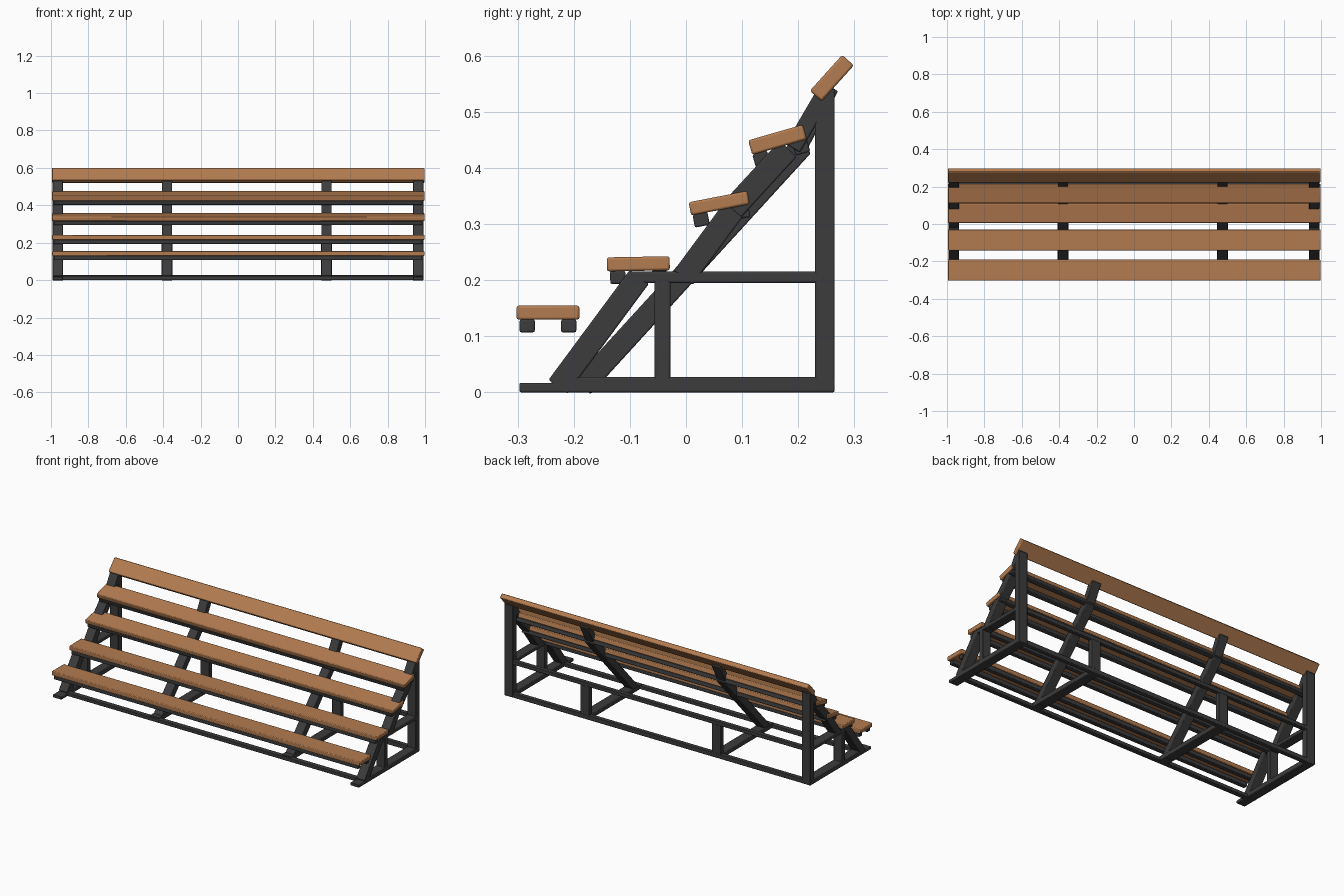
import bpy, math
from mathutils import Matrix, Vector

if "Cube" in bpy.data.objects:
    bpy.data.objects.remove(bpy.data.objects["Cube"])


def material(name, color):
    m = bpy.data.materials.new(name)
    m.diffuse_color = (*color, 1)
    m.use_nodes = True
    m.node_tree.nodes["Principled BSDF"].inputs["Base Color"].default_value = m.diffuse_color
    return m


WOOD = material("warm_wood", (0.45, 0.20, 0.08))
METAL = material("dark_metal", (0.045, 0.045, 0.047))


def box(name, center, size, tilt=0.0, mat=METAL, bevel=0.003):
    """Box rotated about the x axis by tilt."""
    bpy.ops.mesh.primitive_cube_add(size=1)
    ob = bpy.context.object
    ob.name = name
    ob.data.transform(Matrix.Diagonal((*size, 1)))
    ob.location = center
    ob.rotation_euler[0] = tilt
    ob.data.materials.append(mat)
    b = ob.modifiers.new("soft_edges", "BEVEL")
    b.width = bevel
    b.segments = 2
    bpy.ops.object.shade_smooth_by_angle(angle=math.radians(35))
    return ob


def bar(name, x, a, b, thick, width=0.055):
    """Straight bar between two (y, z) points in a frame plane."""
    a, b = Vector(a), Vector(b)
    c, d = (a + b) / 2, b - a
    return box(name, (x, c.x, c.y), (width, d.length, thick), math.atan2(d.y, d.x))


def span(name, y0, y1, z0, z1, x0=-0.99, x1=0.99):
    """Axis-aligned box given by its limits."""
    return box(name, ((x0 + x1) / 2, (y0 + y1) / 2, (z0 + z1) / 2),
               (x1 - x0, y1 - y0, z1 - z0))


# Seat planks: y, z, depth, thickness, tilt in degrees
planks = [
    (-0.246, 0.142, 0.112, 0.025, 0),
    (-0.085, 0.229, 0.112, 0.025, 1),
    (0.059, 0.337, 0.106, 0.024, 11),
    (0.163, 0.450, 0.101, 0.027, 16),
    (0.260, 0.560, 0.086, 0.028, 48),
]
for i, (y, z, d, t, deg) in enumerate(planks):
    a = math.radians(deg)
    box(f"seat_plank_{i + 1}", (0.001, y, z), (1.992, d, t), a, WOOD, 0.004)
    if i == 4:
        continue
    # Two long rails under each plank
    for s in (-1, 1):
        off = Matrix.Rotation(a, 2) @ Vector((s * 0.037, -t / 2 - 0.011))
        box(f"plank_rail_{i + 1}", (0, y + off.x, z + off.y), (1.97, 0.027, 0.023), a)

# End frames
for x in (-0.963, 0.963):
    lo, hi = x - 0.0275, x + 0.0275
    span("front_foot", -0.297, -0.22, 0, 0.017, lo, hi)
    span("base_bar", -0.24, 0.265, 0, 0.027, lo, hi)
    span("back_post", 0.23, 0.265, 0, 0.535, lo, hi)
    span("short_post", -0.056, -0.028, 0.02, 0.215, lo, hi)
    span("side_bar", -0.10, 0.24, 0.195, 0.215, lo, hi)
    bar("lower_strut", x, (-0.228, 0.010), (-0.083, 0.206), 0.042)
    bar("seat_strut", x, (-0.005, 0.204), (0.085, 0.326), 0.042)
    bar("upper_strut", x, (0.082, 0.325), (0.182, 0.434), 0.042)
    bar("top_strut", x, (0.190, 0.435), (0.254, 0.545), 0.030)

# Middle frames
for x in (-0.38, 0.473):
    lo, hi = x - 0.029, x + 0.029
    span("middle_base_bar", -0.23, 0.25, 0, 0.026, lo, hi)
    span("middle_short_post", 0.235, 0.263, 0.01, 0.21, lo, hi)
    bar("long_diagonal", x, (-0.185, 0.010), (0.208, 0.440), 0.040)
    bar("top_strut", x, (0.19, 0.42), (0.256, 0.545), 0.034)

# Long connecting rails
span("front_base_rail", -0.24, -0.21, 0, 0.02)
span("back_base_rail", 0.238, 0.264, 0, 0.026)
span("back_middle_rail", 0.238, 0.264, 0.193, 0.215)
